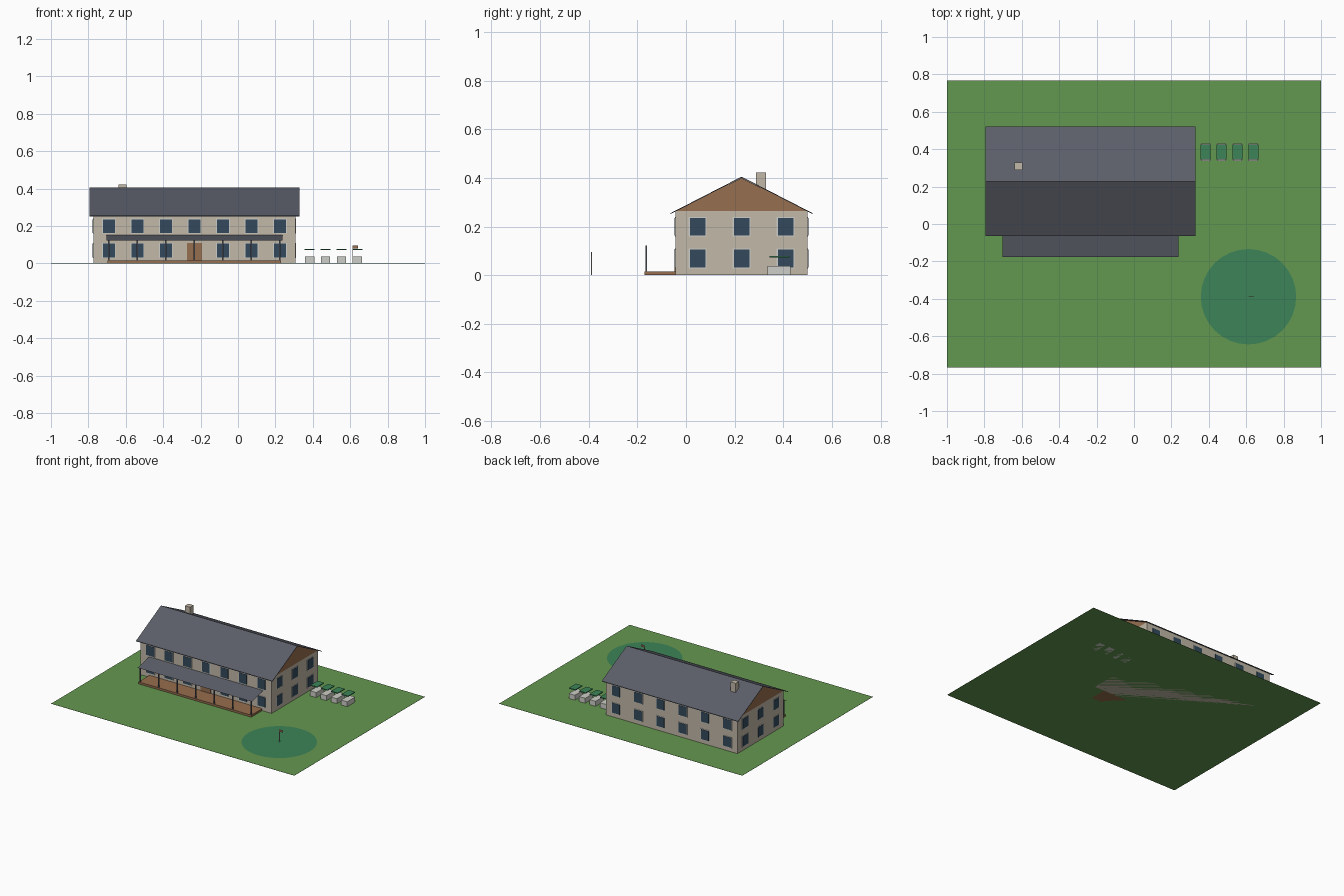
import bpy, bmesh, math
from mathutils import Matrix

if "Cube" in bpy.data.objects:
    bpy.data.objects.remove(bpy.data.objects["Cube"])


def material(name, r, g, b):
    m = bpy.data.materials.new(name)
    lin = [((c / 255 + 0.055) / 1.055) ** 2.4 for c in (r, g, b)]
    m.diffuse_color = (*lin, 1)
    m.use_nodes = True
    m.node_tree.nodes["Principled BSDF"].inputs["Base Color"].default_value = m.diffuse_color
    return m


GRASS = material("grass_green", 100, 152, 80)
WALL = material("beige_render", 194, 184, 168)
SLATE = material("slate_grey", 91, 94, 104)
WOOD = material("timber_brown", 150, 110, 78)
GLASS = material("window_blue", 52, 74, 92)
PALE = material("pale_grey", 206, 206, 200)
TURF = material("turf_green", 60, 132, 88)


def finish(name, bm, mat):
    bmesh.ops.recalc_face_normals(bm, faces=bm.faces)
    me = bpy.data.meshes.new(name)
    bm.to_mesh(me)
    bm.free()
    me.materials.append(mat)
    ob = bpy.data.objects.new(name, me)
    bpy.context.collection.objects.link(ob)
    return ob


def box(name, x, y, z, mat):
    """Box from (min, max) ranges on each axis."""
    bm = bmesh.new()
    size = [r[1] - r[0] for r in (x, y, z)]
    mid = [(r[0] + r[1]) / 2 for r in (x, y, z)]
    bmesh.ops.create_cube(bm, size=1, matrix=Matrix.Translation(mid) @ Matrix.Diagonal((*size, 1)))
    return finish(name, bm, mat)


def extrude_x(name, profile, x0, x1, mat, caps=True):
    """Sweep a (y, z) profile along x; an open profile makes a sheet."""
    bm = bmesh.new()
    a = [bm.verts.new((x0, y, z)) for y, z in profile]
    b = [bm.verts.new((x1, y, z)) for y, z in profile]
    n = len(profile)
    for i in range(n if caps else n - 1):
        j = (i + 1) % n
        bm.faces.new((a[i], a[j], b[j], b[i]))
    if caps:
        bm.faces.new(a)
        bm.faces.new(b[::-1])
    return finish(name, bm, mat)


X0, X1, Y0, Y1, EAVE = -0.773, 0.307, -0.043, 0.5, 0.263
XC, YC = (X0 + X1) / 2, (Y0 + Y1) / 2

# Lawn
box("lawn", (-1, 1), (-0.767, 0.767), (0, 0.001), GRASS)

# House body and timber gables
box("house_walls", (X0, X1), (Y0, Y1), (0, EAVE), WALL)
extrude_x("gables", [(Y0, EAVE), (Y1, EAVE), (YC, 0.4)], X0, X1, WOOD)

# Main roof: thin folded slab with overhangs
T = 0.004
roof = [(Y0 - 0.021, 0.255), (YC, 0.405), (Y1 + 0.021, 0.255)]
extrude_x("main_roof", roof + [(y, z - T) for y, z in reversed(roof)], -0.794, 0.328, SLATE)

# Chimney
box("chimney", (-0.638, -0.597), (0.288, 0.329), (0.34, 0.422), WALL)


# Windows: pale frame plate with a glass plate on it
def plate(name, axis, side, along, z, w, h, depth, mat):
    face = {"x": (X0, X1), "y": (Y0, Y1)}[axis][side]
    out = face + (depth if side else -depth)
    across = (min(face, out), max(face, out))
    span, zr = (along - w / 2, along + w / 2), (z - h / 2, z + h / 2)
    xy = (across, span) if axis == "x" else (span, across)
    return box(name, *xy, zr, mat)


def window(axis, side, along, z):
    plate("window_frame", axis, side, along, z, 0.073, 0.081, 0.002, PALE)
    plate("window_glass", axis, side, along, z, 0.064, 0.073, 0.004, GLASS)


front_x = [XC + (i - 3) * 0.1525 for i in range(7)]
back_x = [XC + (i - 2.5) * 0.183 for i in range(6)]
for z in (0.069, 0.199):
    for i, x in enumerate(front_x):
        if not (i == 3 and z < 0.1):
            window("y", 0, x, z)
    for x in back_x:
        window("y", 1, x, z)
    for side in (0, 1):
        for y in (YC - 0.181, YC, YC + 0.181):
            window("x", side, y, z)

# Front door
plate("front_door", "y", 0, XC, 0.061, 0.082, 0.094, 0.004, WOOD)

# Porch: deck, posts and lean-to roof sheet
box("porch_deck", (-0.698, 0.229), (-0.171, Y0), (0, 0.016), WOOD)
for i in range(7):
    x = XC + (i - 3) * 0.1525
    box("porch_post", (x - 0.004, x + 0.004), (-0.166, -0.160), (0.016, 0.123), SLATE)
extrude_x("porch_roof", [(-0.176, 0.121), (Y0, 0.153)], -0.702, 0.238, SLATE, caps=False)

# Row of pale boxes with raised green tops
for i in range(4):
    x = 0.383 + i * 0.085
    box("range_box", (x - 0.025, x + 0.025), (0.336, 0.430), (0, 0.038), PALE)
    box("range_top", (x - 0.027, x + 0.027), (0.344, 0.426), (0.072, 0.078), TURF)

# Round putting green with pole and flag
bm = bmesh.new()
bmesh.ops.create_circle(bm, cap_ends=True, segments=32, radius=0.255,
                        matrix=Matrix.Translation((0.612, -0.389, 0.002)))
finish("putting_green", bm, TURF)
box("flag_pole", (0.611, 0.615), (-0.391, -0.387), (0, 0.096), PALE)
box("flag", (0.615, 0.642), (-0.390, -0.388), (0.080, 0.096), WOOD)
